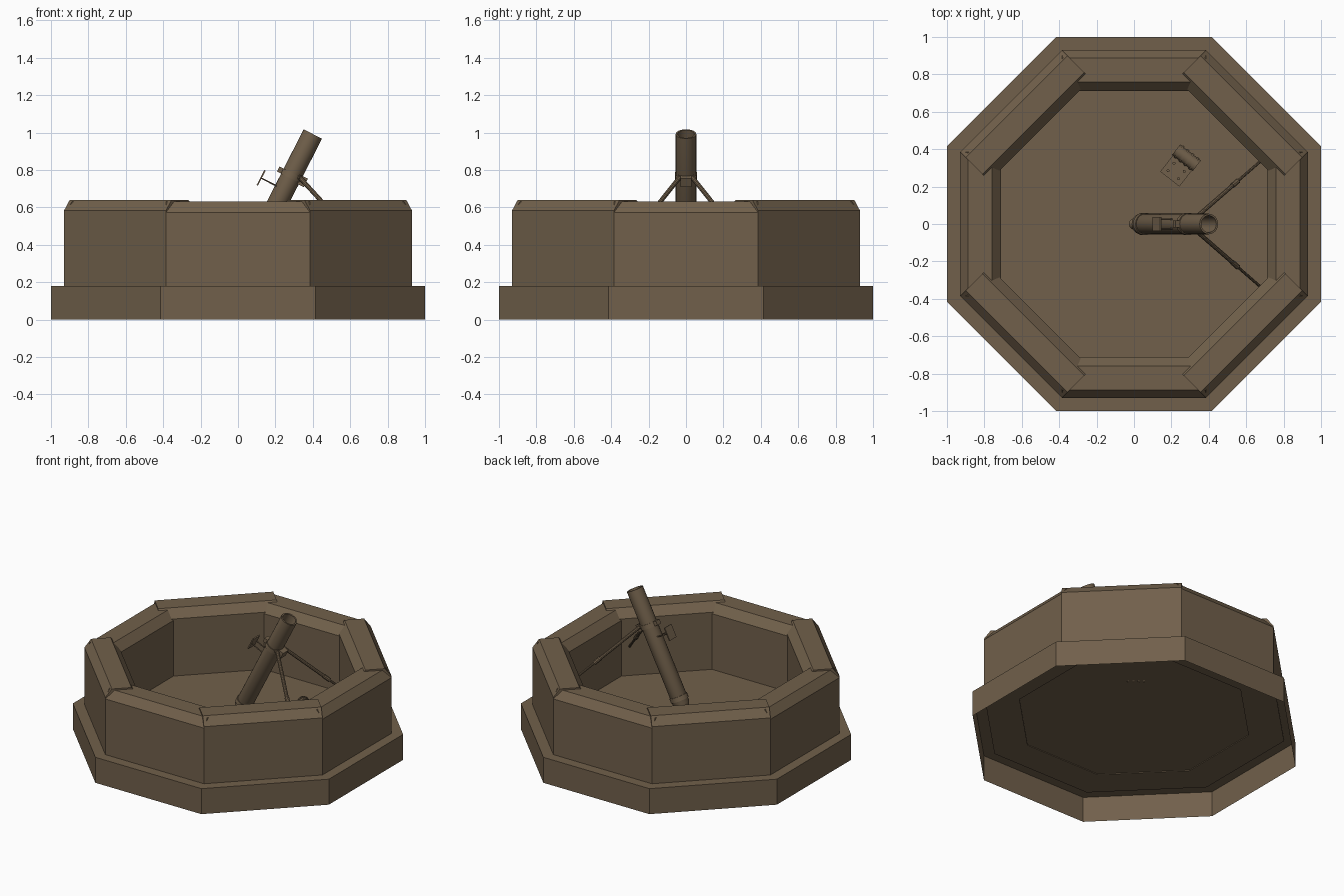
import bpy, bmesh, math
from mathutils import Vector, Matrix

if "Cube" in bpy.data.objects:
    bpy.data.objects.remove(bpy.data.objects["Cube"])

mat = bpy.data.materials.new("earth_brown")
mat.diffuse_color = (0.165, 0.117, 0.070, 1)
mat.use_nodes = True
mat.node_tree.nodes["Principled BSDF"].inputs["Base Color"].default_value = mat.diffuse_color


def make(name, bm, matrix=Matrix(), smooth=False):
    me = bpy.data.meshes.new(name)
    bm.to_mesh(me)
    bm.free()
    ob = bpy.data.objects.new(name, me)
    bpy.context.collection.objects.link(ob)
    me.materials.append(mat)
    ob.matrix_world = matrix
    if smooth:
        bpy.ops.object.select_all(action='DESELECT')
        ob.select_set(True)
        bpy.context.view_layer.objects.active = ob
        bpy.ops.object.shade_smooth_by_angle(angle=math.radians(35))
    return ob


def lathe(name, profile, matrix, n=20):
    """Revolve (radius, height) points around local z."""
    bm = bmesh.new()
    vs = [bm.verts.new((r, 0, z)) for r, z in profile]
    es = [bm.edges.new(p) for p in zip(vs, vs[1:])]
    bmesh.ops.spin(bm, geom=vs + es, axis=(0, 0, 1), cent=(0, 0, 0),
                   angle=math.tau, steps=n)
    bmesh.ops.remove_doubles(bm, verts=bm.verts, dist=1e-5)
    bmesh.ops.recalc_face_normals(bm, faces=bm.faces)
    return make(name, bm, matrix, True)


def rod(name, a, b, r, r2=None, n=10):
    a, b = Vector(a), Vector(b)
    d = b - a
    m = Matrix.Translation((a + b) / 2) @ d.to_track_quat('Z', 'Y').to_matrix().to_4x4()
    bm = bmesh.new()
    bmesh.ops.create_cone(bm, cap_ends=True, segments=n, radius1=r,
                          radius2=r if r2 is None else r2, depth=d.length)
    return make(name, bm, m, True)


def box(name, size, loc, parent=Matrix()):
    bm = bmesh.new()
    bmesh.ops.create_cube(bm, size=1)
    bmesh.ops.scale(bm, vec=size, verts=bm.verts)
    return make(name, bm, parent @ Matrix.Translation(loc))


# Octagonal plinth: floor with a skirt, open underneath
bm = bmesh.new()
R = 1 / math.cos(math.pi / 8)
bmesh.ops.create_circle(bm, cap_ends=True, segments=8, radius=R,
                        matrix=Matrix.Translation((0, 0, 0.18)) @ Matrix.Rotation(math.pi / 8, 4, 'Z'))
ext = bmesh.ops.extrude_edge_only(bm, edges=bm.edges[:])
for v in ext['geom']:
    if isinstance(v, bmesh.types.BMVert):
        v.co.z = 0
bmesh.ops.recalc_face_normals(bm, faces=bm.faces)
make("plinth", bm)

# Eight wall segments with chamfered tops, the diagonal ones slightly higher
HALF = 0.93 * math.tan(math.pi / 8)
for i in range(8):
    t = 0.63 + 0.01 * (i % 2)
    prof = [(0.93, 0.175), (0.93, t - 0.057), (0.887, t), (0.76, t), (0.71, t - 0.057), (0.71, 0.175)]
    bm = bmesh.new()
    f = bm.faces.new([bm.verts.new((x, -HALF, z)) for x, z in prof])
    g = bmesh.ops.extrude_face_region(bm, geom=[f])
    bmesh.ops.translate(bm, vec=(0, 2 * HALF, 0),
                        verts=[v for v in g['geom'] if isinstance(v, bmesh.types.BMVert)])
    bmesh.ops.recalc_face_normals(bm, faces=bm.faces)
    make("wall_segment", bm, Matrix.Rotation(i * math.pi / 4, 4, 'Z'))

# Barrel frame: local z runs along the barrel, origin at the muzzle
muzzle = Vector((0.4, 0, 0.992))
barrel = Matrix.Translation(muzzle) @ Matrix.Rotation(math.radians(27), 4, 'Y')
lathe("barrel", [(0, -0.7), (0.045, -0.7), (0.045, 0), (0.055, 0), (0.055, -0.8),
                 (0.04, -0.83), (0.025, -0.85), (0.03, -0.88), (0, -0.91)], barrel, 24)
for z in (-0.25, -0.76):
    lathe("barrel_collar", [(0.054, z - 0.015), (0.06, z - 0.015), (0.06, z + 0.015),
                            (0.054, z + 0.015)], barrel, 24)

# Sight plate on thin arms, on the rear of the barrel
box("sight_plate", (0.008, 0.075, 0.09), (-0.14, 0, -0.335), barrel)
for y in (-0.025, 0.025):
    rod("sight_arm", barrel @ Vector((-0.14, y, -0.335)), barrel @ Vector((-0.04, y, -0.335)), 0.004)
box("rear_bracket", (0.03, 0.04, 0.03), (-0.065, 0, -0.25), barrel)

# Bipod bracket and legs
box("bipod_bracket", (0.04, 0.06, 0.05), (0.065, 0, -0.25), barrel)
for s in (-1, 1):
    p = [Vector((0.325 + k, s * (0.03 + 0.87 * k), 0.765 - 1.09 * k)) for k in (0, 0.2, 0.23, 0.45)]
    rod("bipod_leg_upper", p[0], p[1], 0.012)
    rod("bipod_leg_joint", p[1], p[2], 0.015)
    rod("bipod_leg_lower", p[2], p[3], 0.008)
    rod("bipod_hinge", (0.3, s * 0.02, 0.76), (0.335, s * 0.045, 0.76), 0.013)

# Small supply case on the floor: tray, pegs and a ribbed rounded bundle
case = Matrix.Translation((0.25, 0.315, 0.18)) @ Matrix.Rotation(math.radians(-38), 4, 'Z')
box("case_tray", (0.13, 0.12, 0.03), (0, -0.035, 0.015), case)
for x in (-0.035, 0.035):
    for y in (-0.065, -0.015):
        rod("case_peg", case @ Vector((x, y, 0.03)), case @ Vector((x, y, 0.045)), 0.008)
rod("case_bundle", case @ Vector((-0.07, 0.05, 0.035)), case @ Vector((0.07, 0.05, 0.035)), 0.035, n=16)
for x in (-0.05, -0.017, 0.017, 0.05):
    rod("bundle_rib", case @ Vector((x - 0.006, 0.05, 0.035)), case @ Vector((x + 0.006, 0.05, 0.035)),
        0.04, n=16)
